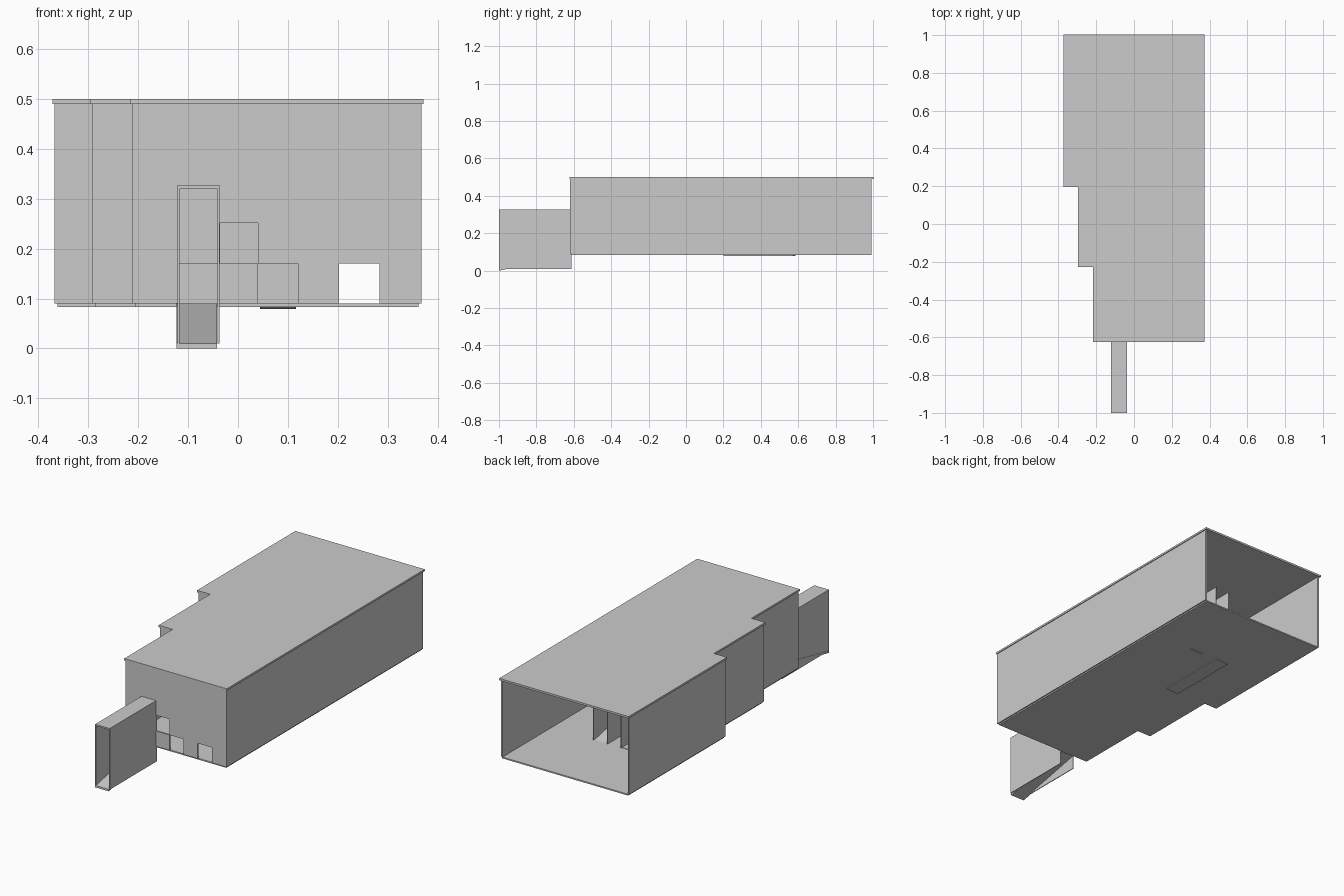
import bpy, bmesh

if "Cube" in bpy.data.objects:
    bpy.data.objects.remove(bpy.data.objects["Cube"])


def prism(name, pts, axis, lo, hi):
    """Extrude a 2D outline along an axis (z: points are x,y / x: points are y,z)."""
    bm = bmesh.new()
    put = (lambda p: (p[0], p[1], lo)) if axis == 'z' else (lambda p: (lo, p[0], p[1]))
    face = bm.faces.new([bm.verts.new(put(p)) for p in pts])
    new = bmesh.ops.extrude_face_region(bm, geom=[face])['geom']
    step = (0, 0, hi - lo) if axis == 'z' else (hi - lo, 0, 0)
    bmesh.ops.translate(bm, vec=step, verts=[v for v in new if isinstance(v, bmesh.types.BMVert)])
    bmesh.ops.recalc_face_normals(bm, faces=bm.faces)
    mesh = bpy.data.meshes.new(name)
    bm.to_mesh(mesh)
    bm.free()
    obj = bpy.data.objects.new(name, mesh)
    bpy.context.collection.objects.link(obj)
    return obj


def box(name, x, y, z):
    return prism(name, [(x[0], y[0]), (x[1], y[0]), (x[1], y[1]), (x[0], y[1])], 'z', *z)


def plan(g):
    """Stepped building outline, grown outward by g."""
    return [(0.36 + g, -0.612 - g), (0.36 + g, 0.99 + g), (-0.36 - g, 0.99 + g),
            (-0.36 - g, 0.207 - g), (-0.285 - g, 0.207 - g), (-0.285 - g, -0.215 - g),
            (-0.205 - g, -0.215 - g), (-0.205 - g, -0.612 - g)]


FLOOR, ROOF, T = 0.09, 0.49, 0.008

# Floor and overhanging roof slabs
prism("floor", plan(0.002), 'z', 0.083, FLOOR)
prism("roof", plan(0.012), 'z', ROOF, 0.5)

# Outer side walls, the back stays open
box("right_wall", (0.36, 0.368), (-0.62, 0.992), (FLOOR, ROOF))
for i, (x, y0, y1) in enumerate([(-0.368, 0.2, 0.992), (-0.293, -0.222, 0.2), (-0.213, -0.62, -0.222)]):
    box(f"left_wall_{i}", (x, x + T), (y0, y1), (FLOOR, ROOF))
box("step_wall_rear", (-0.36, -0.285), (0.2, 0.208), (FLOOR, ROOF))
box("step_wall_front", (-0.285, -0.205), (-0.222, -0.214), (FLOOR, ROOF))

# Front wall with four small square openings
front = box("front_wall", (-0.205, 0.36), (-0.62, -0.612), (FLOOR, ROOF))
for i, (x0, x1, z0, z1) in enumerate([(-0.118, -0.04, 0.08, 0.17), (-0.036, 0.04, 0.17, 0.252),
                                      (0.0401, 0.12, 0.08, 0.1699), (0.202, 0.284, 0.08, 0.17)]):
    cutter = box(f"opening_cutter_{i}", (x0, x1), (-0.7, -0.55), (z0, z1))
    cutter.hide_render = True
    cutter.hide_set(True)
    cutter.display_type = 'WIRE'
    cut = front.modifiers.new("opening", 'BOOLEAN')
    cut.object, cut.operation, cut.solver = cutter, 'DIFFERENCE', 'EXACT'

# Interior partitions around the inner corridors
for i, x in enumerate((-0.12, -0.04, 0.04, 0.12)):
    box(f"partition_{i}", (x - 0.002, x + 0.002), (0.2, 0.59), (FLOOR, ROOF))
box("partition_end", (-0.12, 0.12), (0.196, 0.2), (FLOOR, ROOF))

# Inner corridor floor and ramp, poking slightly under the floor slab
box("corridor_floor", (-0.118, -0.042), (0.2, 0.585), (0.079, 0.092))
prism("inner_ramp", [(0.585, 0.079), (0.585, 0.09), (0.2, 0.17), (0.2, 0.161)], 'x', 0.044, 0.116)

# Entrance tunnel: two walls, roof, and a ramp up to the floor
box("tunnel_left_wall", (-0.121, -0.117), (-1, -0.612), (0.01, 0.32))
box("tunnel_right_wall", (-0.041, -0.037), (-1, -0.612), (0.01, 0.32))
box("tunnel_roof", (-0.121, -0.037), (-1, -0.62), (0.32, 0.328))
prism("entrance_ramp", [(-1, 0), (-1, 0.01), (-0.615, 0.09), (-0.613, 0.081)], 'x', -0.123, -0.042)
